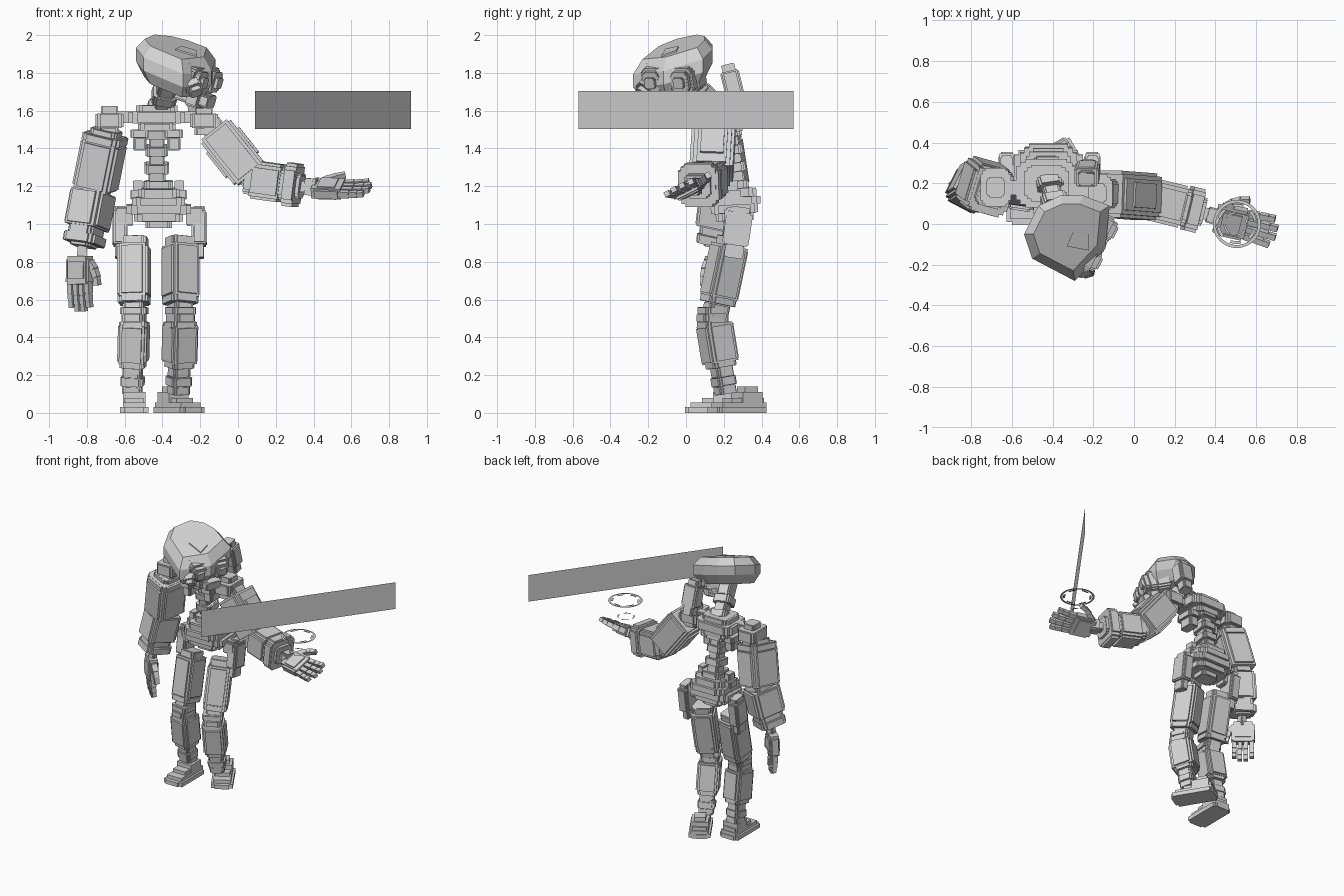
import bpy, bmesh, math
from mathutils import Vector, Matrix

if "Cube" in bpy.data.objects:
    bpy.data.objects.remove(bpy.data.objects["Cube"])

grey = bpy.data.materials.new("plain grey")
grey.diffuse_color = (0.65, 0.65, 0.65, 1)
grey.use_nodes = True
grey.node_tree.nodes["Principled BSDF"].inputs["Base Color"].default_value = grey.diffuse_color


def finish(bm, name):
    bmesh.ops.recalc_face_normals(bm, faces=bm.faces)
    me = bpy.data.meshes.new(name)
    bm.to_mesh(me)
    bm.free()
    me.materials.append(grey)
    ob = bpy.data.objects.new(name, me)
    bpy.context.collection.objects.link(ob)
    return ob


def frame(p0, p1, side):
    """Axes with z along p0 -> p1 and x close to side."""
    p0, p1 = Vector(p0), Vector(p1)
    z = (p1 - p0).normalized()
    x = Vector(side)
    x = (x - z * x.dot(z)).normalized()
    y = z.cross(x)
    m = Matrix((x, y, z)).transposed().to_4x4()
    m.translation = p0
    return m, (p1 - p0).length


def block(bm, m, c, s):
    bmesh.ops.create_cube(bm, size=1, matrix=m @ Matrix.Translation(c) @ Matrix.Diagonal((*s, 1)))


def limb(name, p0, p1, rows, side=(1, 0, 0)):
    """Stack of stepped blocks; each row is start, end, width, depth."""
    m, length = frame(p0, p1, side)
    bm = bmesh.new()
    for a, b, w, d in rows:
        mid, h = (a + b) / 2 * length, (b - a) * length
        for fw, fd, fh in ((1, .68, .9), (.68, 1, .9), (.86, .86, 1)):
            block(bm, m, (0, 0, mid), (w * fw, d * fd, h * fh))
    return finish(bm, name)


def hull(name, pts):
    bm = bmesh.new()
    for p in pts:
        bm.verts.new(p)
    bmesh.ops.convex_hull(bm, input=bm.verts)
    bmesh.ops.dissolve_limit(bm, angle_limit=.03, verts=bm.verts, edges=bm.edges)
    return finish(bm, name)


# Floating panel: one upright sheet
bm = bmesh.new()
bm.faces.new([bm.verts.new(p) for p in
              ((.09, -.57, 1.503), (.915, .57, 1.503), (.915, .57, 1.703), (.09, -.57, 1.703))])
finish(bm, "floating_panel")


# Flat ring segments hovering over the palm
def ring(name, c, r0, r1, arcs, n=8):
    bm = bmesh.new()
    for a0, a1 in arcs:
        rows = []
        for i in range(n + 1):
            a = math.radians(a0 + (a1 - a0) * i / n)
            rows.append([bm.verts.new((c[0] + r * math.cos(a), c[1] + r * math.sin(a), c[2]))
                         for r in (r0, r1)])
        for p, q in zip(rows, rows[1:]):
            bm.faces.new((p[0], p[1], q[1], q[0]))
    finish(bm, name)


ring("outer_ring", (.505, 0, 1.405), .103, .118, [(0, 360)], 40)
ring("ring_dashes", (.505, 0, 1.405), .084, .098, [(a, a + 32) for a in range(10, 360, 60)])
ring("small_ring", (.5, 0, 1.285), .05, .06, [(a, a + 55) for a in range(0, 360, 90)])

# Spine, pelvis and collar
limb("spine", (-.43, .27, 1.18), (-.43, .2, 1.6),
     [(0, .1, .14, .13), (.1, .22, .09, .1), (.22, .34, .13, .13), (.34, .44, .08, .1),
      (.44, .56, .12, .13), (.56, .66, .08, .1), (.66, .78, .15, .15), (.78, 1, .12, .13)])
limb("pelvis", (-.42, .26, .98), (-.42, .25, 1.23),
     [(0, .14, .14, .12), (.14, .32, .26, .2), (.3, .5, .34, .25), (.48, .66, .28, .28), (.64, .84, .22, .24),
      (.8, 1, .15, .16)])
for i, x in enumerate((-.53, -.31)):
    limb(f"pelvis_knob_{i}", (x, .24, 1.13), (x, .24, 1.23), [(0, .5, .08, .1), (.5, 1, .05, .07)])
limb("collar", (-.43, .2, 1.49), (-.43, .2, 1.63),
     [(0, .3, .2, .2), (.3, .75, .3, .24), (.75, 1, .22, .18)])
for i, x in enumerate((-.52, -.34)):
    limb(f"chest_block_{i}", (x, .18, 1.39), (x, .18, 1.5), [(0, .6, .07, .12), (.6, 1, .1, .16)])
limb("shoulder_bar", (-.7, .18, 1.565), (-.16, .17, 1.565), [(0, 1, .07, .06)], (0, 1, 0))
limb("back_fin", (-.225, .28, 1.6), (-.235, .22, 1.845),
     [(0, .3, .08, .08), (.25, .85, .12, .1), (.8, 1, .08, .07)])

# Shoulders
for n, x, y in (("right", -.68, .18), ("left", -.18, .15)):
    limb(f"{n}_shoulder", (x, y, 1.47), (x, y, 1.625),
         [(0, .25, .1, .14), (.25, .75, .15, .19), (.75, 1, .09, .1)])

# Hips: side blocks hanging from the pelvis
for n, s in (("right", -1), ("left", 1)):
    x = -.415 + s * .19
    limb(f"{n}_hip_joint", (x - s * .05, .25, 1.04), (x + s * .04, .25, 1.04), [(0, 1, .09, .1)], (0, 1, 0))
    limb(f"{n}_hip_plate", (x + s * .02, .29, 1.09), (x + s * .02, .25, .82),
         [(0, .15, .06, .1), (.1, .75, .08, .14), (.75, 1, .05, .1)])

# Legs, each turned outward
for n, x, turn in (("right", -.55, (1, -.15, 0)), ("left", -.305, (.87, .45, 0))):
    knee, ankle = Vector((x, .15, .5)), Vector((x - .01, .21, .1))
    limb(f"{n}_thigh", (x, .24, .93), knee,
         [(0, .12, .14, .12), (.1, .75, .165, .175), (.73, .82, .16, .16), (.82, 1, .11, .12)], turn)
    limb(f"{n}_knee", knee + Vector((0, -.01, .06)), knee - Vector((0, .01, .05)),
         [(0, .35, .14, .13), (.35, .7, .12, .15), (.7, 1, .15, .13)], turn)
    limb(f"{n}_shin", knee - Vector((0, 0, .03)), ankle,
         [(0, .55, .155, .17), (.5, .62, .13, .14), (.6, .75, .1, .1), (.75, .88, .12, .11), (.88, 1, .1, .1)],
         turn)


# Feet, long axis along the toe direction
def foot(name, heel, toe):
    h, t = Vector(heel), Vector(toe)
    m, length = frame(h, t, (0, 0, 1))
    bm = bmesh.new()
    for a, b, z, w in ((0, 1, .03, .1), (.05, .95, .03, .15), (.02, .9, .055, .12), (.05, .7, .08, .1),
                       (.1, .5, .11, .12), (.15, .42, .14, .08)):
        block(bm, m, (z / 2, 0, (a + b) / 2 * length), (z, w, (b - a) * length))
    finish(bm, name)


foot("right_foot", (-.55, .29, 0), (-.55, -.005, 0))
foot("left_foot", (-.39, .40, 0), (-.235, .14, 0))

# Right arm hanging down
limb("right_upper_arm", (-.695, .155, 1.5), (-.765, .21, 1.15),
     [(0, .12, .15, .15), (.08, .2, .21, .23), (.18, .9, .21, .24), (.88, 1, .15, .17)], (1, -.3, 0))
limb("right_forearm", (-.765, .2, 1.17), (-.82, .165, .88),
     [(0, .65, .2, .22), (.6, .8, .15, .18), (.78, .95, .19, .19), (.95, 1, .12, .12)], (1, -.5, 0))
limb("right_wrist", (-.82, .165, .92), (-.83, .165, .8), [(0, 1, .05, .05)])

# Left arm reaching out
limb("left_upper_arm", (-.15, .15, 1.53), (.105, .13, 1.21),
     [(0, .12, .12, .14), (.1, .85, .2, .23), (.25, .7, .225, .18), (.85, 1, .14, .16)], (1, 0, 1))
limb("left_forearm", (.05, .13, 1.24), (.34, .06, 1.2),
     [(0, .2, .16, .18), (.12, .65, .2, .21), (.65, .74, .17, .18), (.72, .93, .23, .22), (.93, 1, .13, .14)],
     (0, 0, 1))
limb("left_wrist", (.32, .06, 1.2), (.42, .03, 1.195), [(0, .6, .06, .06), (.4, 1, .09, .08)], (0, 0, 1))


# Hands: palm, four jointed fingers and a thumb in a local frame
def hand(name, p0, p1, side, curl, thumb, splay, out):
    m, length = frame(p0, p1, side)
    bm = bmesh.new()
    for a, b, w, t in ((0, .5, .13, .06), (.06, .46, .16, .045), (.1, .4, .11, .075)):
        block(bm, m, (0, 0, (a + b) / 2 * length), (w, t, (b - a) * length))
    for i in range(4):
        x = -.06 + i * .04
        reach = length * (.5 if i in (1, 2) else .43)
        base = m @ Matrix.Translation((x, 0, .48 * length)) @ Matrix.Rotation((i - 1.5) * splay, 4, 'Y')
        for j, f in enumerate((.42, .33, .25)):
            seg = f * reach
            base = base @ Matrix.Rotation(curl, 4, 'X')
            block(bm, base, (0, 0, seg / 2), (.03, .036 - .004 * j, seg * .92))
            block(bm, base, (0, 0, 0), (.022, .026, .02))
            base = base @ Matrix.Translation((0, 0, seg))
    base = m @ Matrix.Translation((thumb * .07, 0, .12 * length)) @ Matrix.Rotation(thumb * out, 4, 'Y')
    base = base @ Matrix.Rotation(curl * 2, 4, 'X')
    for j in range(3):
        block(bm, base, (0, 0, .022), (.036 - .004 * j, .04 - .004 * j, .045))
        base = base @ Matrix.Translation((0, 0, .043)) @ Matrix.Rotation(-thumb * .25, 4, 'Y')
    finish(bm, name)


hand("right_hand", (-.835, .165, .83), (-.84, .155, .53), (.75, -.66, 0), .06, 1, 0, .6)
hand("left_hand", (.4, .03, 1.19), (.71, -.04, 1.18), (.2, 1, .5), -.05, 1, .06, .85)

# Neck
limb("neck", (-.42, .2, 1.58), (-.36, .0, 1.78),
     [(0, .2, .13, .13), (.2, .4, .09, .09), (.4, .6, .13, .12), (.6, 1, .1, .1)])

# Helmet: faceted slab tipped forward and to one side
outline = [(-.54, -.05), (-.47, .09), (-.36, .14), (-.25, .14), (-.12, .09),
           (-.14, -.12), (-.29, -.28), (-.5, -.17)]


def slab(x, y, drop):
    return (x, y, 1.99 - .25 * (x + .4) + .33 * (y - .05) - drop)


hull("helmet", [slab(-.33 + (x + .33) * k, -.05 + (y + .05) * k, drop)
                for k, drop in ((.78, 0), (1, .06), (1, .13), (.8, .2)) for x, y in outline])
hull("crown_plate", [slab(x, y, drop) for x, y in ((-.33, -.11), (-.3, -.04), (-.22, -.13), (-.22, -.05))
                     for drop in (.03, -.008)])

# Face: two goggles, nose bridge, jaw and snout
look = Vector((.84, -.42, -.3)).normalized()
across = Vector((.45, .89, 0))
face = Vector((-.21, -.08, 1.76))
for n, s in (("right", -1), ("left", 1)):
    c = face + across * s * .085 + Vector((0, 0, .01))
    limb(f"{n}_eye", c - look * .1, c + look * .09,
         [(0, .5, .15, .16), (.5, .75, .13, .14), (.75, .9, .1, .11), (.9, 1, .06, .06)], across)
limb("nose_bridge", face - look * .08, face + look * .06, [(0, 1, .06, .08)], across)
limb("jaw", (-.31, -.02, 1.7), (-.14, -.09, 1.645),
     [(0, .45, .12, .08), (.4, .75, .17, .1), (.75, 1, .12, .07)], across)
limb("snout", (-.25, -.2, 1.74), (-.22, -.24, 1.69), [(0, .6, .09, .09), (.6, 1, .06, .06)])
